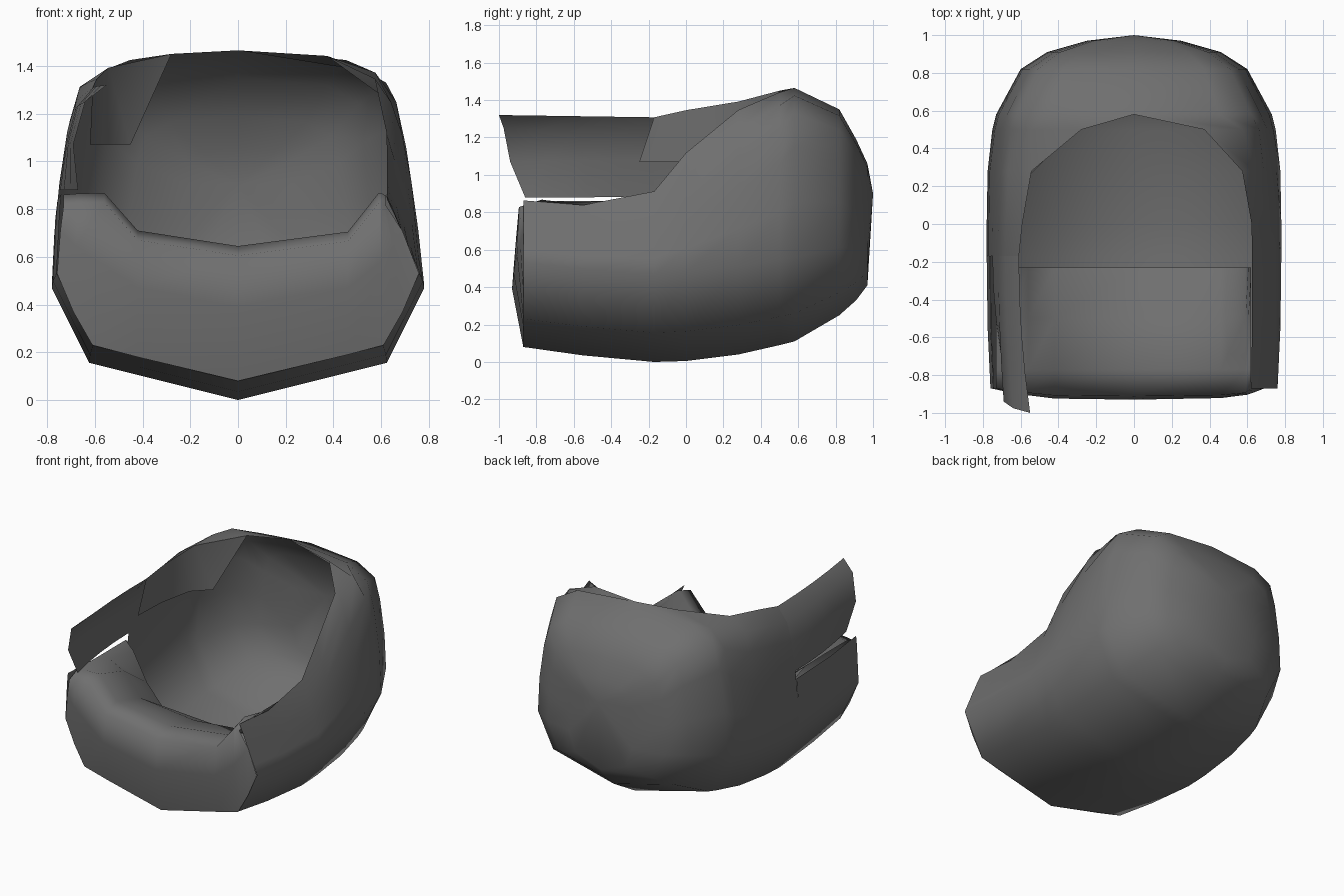
import bpy, bmesh, math

cube = bpy.data.objects.get("Cube")
if cube:
    bpy.data.objects.remove(cube)

grey = bpy.data.materials.new("dark grey")
grey.use_nodes = True
grey.diffuse_color = (0.16, 0.16, 0.16, 1)
grey.node_tree.nodes["Principled BSDF"].inputs["Base Color"].default_value = grey.diffuse_color


def make(name, grids, angle=60):
    """Make one object from grids of points, welding shared borders."""
    bm = bmesh.new()
    for rows in grids:
        vs = [[bm.verts.new(p) for p in row] for row in rows]
        for a, b in zip(vs, vs[1:]):
            for i in range(len(a) - 1):
                bm.faces.new((a[i], a[i + 1], b[i + 1], b[i]))
    bmesh.ops.remove_doubles(bm, verts=bm.verts, dist=0.004)
    bmesh.ops.recalc_face_normals(bm, faces=bm.faces)
    mesh = bpy.data.meshes.new(name)
    bm.to_mesh(mesh)
    bm.free()
    mesh.materials.append(grey)
    ob = bpy.data.objects.new(name, mesh)
    bpy.context.collection.objects.link(ob)
    bpy.ops.object.select_all(action='DESELECT')
    ob.select_set(True)
    bpy.context.view_layer.objects.active = ob
    bpy.ops.object.shade_smooth_by_angle(angle=math.radians(angle))


# Half cross-section of the shell, from keel to crown
HALF = [(0, 0), (.8, .11), (1, .33), (.98, .55), (.92, .77),
        (.85, .9), (.62, .97), (0, 1)]


def section(y, w, bottom, top, left, right, pull=0):
    """Row of points from the left rim, under the keel, to the right rim.
    The right rim is drawn inward by pull."""
    def point(t, side, inward):
        i = min(int(t), 6)
        f = t - i
        u, v = [HALF[i][k] * (1 - f) + HALF[i + 1][k] * f for k in (0, 1)]
        return (side * (u * w - inward), y, bottom + v * (top - bottom))

    def half(end, side, inward):
        low = [point(t, side, 0) for t in (0, 1, 2)]
        return low + [point(2 + (end - 2) * k / 5, side, inward * k / 5)
                      for k in range(1, 6)]
    return half(left, -1, 0)[:0:-1] + half(right, 1, pull)


# Shell: y, half width, bottom, top, rim position on -x and +x, right pull
front_rows = [section(*s) for s in [
    (-.87, .76, .08, 1.45, 3.1, 3.1, .12),
    (-.55, .775, .035, 1.44, 3.1, 3.1, .13),
    (-.17, .78, 0, 1.42, 3.15, 3.42, .12)]]
back_rows = [section(*s) for s in [
    (-.17, .78, 0, 1.42, 5.3, 3.42, .12),
    (0, .78, .005, 1.45, 5.4, 4.0, .095),
    (.28, .775, .04, 1.47, 5.65, 5.2, .05),
    (.5, .75, .09, 1.475, 6.4, 6.2),
    (.58, .73, .11, 1.465, 7, 7),
    (.82, .6, .25, 1.35, 7, 7),
    (.91, .46, .33, 1.19, 7, 7),
    (.97, .25, .41, 1.06, 7, 7),
    (1, 0, .9, .9, 7, 7)]]
make("shell", [front_rows, back_rows])

# Front wall that rolls over the front and slopes down inside
columns = [  # x at foot, x at crest, foot z, crest z, inner edge z
    (-.758, -.73, .53, .86, .86), (-.69, -.67, .37, .865, .8),
    (-.61, -.56, .23, .868, .6), (-.42, -.42, .18, .71, .44),
    (0, 0, .08, .645, .44), (.46, .46, .19, .705, .44),
    (.61, .59, .23, .868, .6), (.69, .605, .37, .865, .72),
    (.758, .62, .53, .855, .86)]
wall = []
for x, xc, low, crest, inner in columns:
    f = max(0, .06 * (1 - (abs(x) / .75) ** 4))
    wall.append([(x, -.87, low),
                 (x * .5 + xc * .5, -.87 - f, low * .45 + crest * .55),
                 (xc, -.87 - f * .7, crest - .04), (xc, -.77, crest),
                 (xc, -.5, crest * .7 + inner * .3), (xc, -.23, inner)])
make("front_wall", [wall], 100)

# Curved strap reaching forward on one side, grown from the shell's edge
root = back_rows[0][:4]
tip = [(-.55, -1, 1.32), (-.64, -.975, 1.25), (-.69, -.94, 1.07),
       (-.67, -.86, .88)]
strap = []
for k in range(5):
    t = k / 4
    strap.append([(a[0] + (b[0] - a[0]) * t * t, a[1] + (b[1] - a[1]) * t,
                   a[2] + (b[2] - a[2]) * t) for a, b in zip(root, tip)])
make("side_strap", [strap])

# Flap folded down inside the rim above the strap root
rim = [row[0] for row in back_rows[:4]]
hem = [(-.62, -.25, 1.07), (-.61, 0, 1.07), (-.56, .25, 1.07), (-.45, .36, 1.07)]
make("inner_flap", [[rim, hem]])
